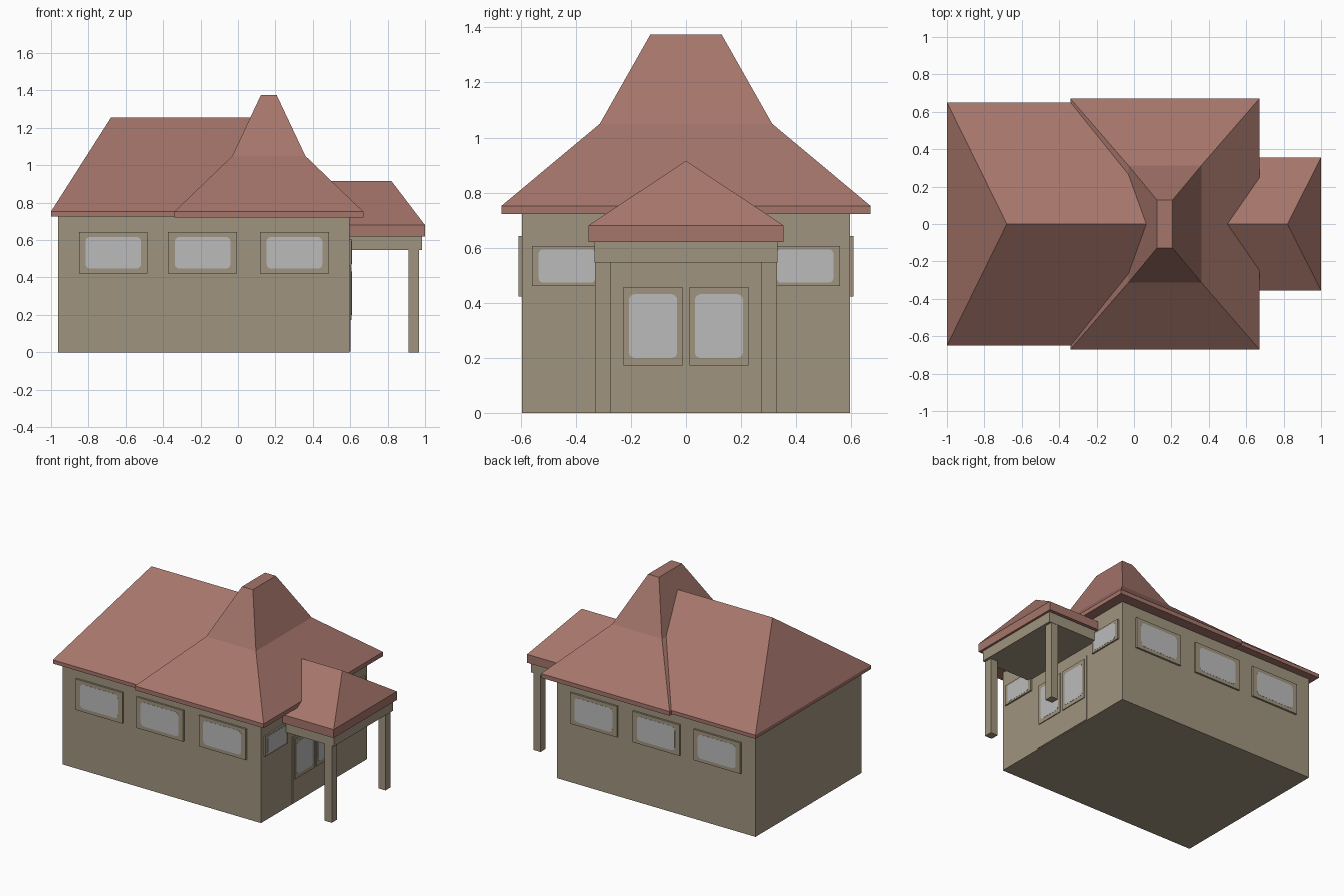
import bpy, bmesh, math

if "Cube" in bpy.data.objects:
    bpy.data.objects.remove(bpy.data.objects["Cube"])


def material(name, rgb):
    m = bpy.data.materials.new(name)
    m.diffuse_color = (*rgb, 1.0)
    m.use_nodes = True
    m.node_tree.nodes["Principled BSDF"].inputs["Base Color"].default_value = m.diffuse_color
    return m


WALL = material("tan wall", (0.352, 0.296, 0.209))
ROOF = material("red brown roof", (0.376, 0.178, 0.147))
GLASS = material("pale grey glass", (0.50, 0.50, 0.50))


def loft(name, rings, mat):
    """Skin a stack of closed outlines, cap both ends, merge ridge points."""
    bm = bmesh.new()
    loops = [[bm.verts.new(p) for p in ring] for ring in rings]
    n = len(loops[0])
    for a, b in zip(loops, loops[1:]):
        for i in range(n):
            j = (i + 1) % n
            bm.faces.new((a[i], a[j], b[j], b[i]))
    bm.faces.new(loops[0])
    bm.faces.new(loops[-1])
    bmesh.ops.remove_doubles(bm, verts=bm.verts[:], dist=1e-5)
    bmesh.ops.recalc_face_normals(bm, faces=bm.faces[:])
    mesh = bpy.data.meshes.new(name)
    bm.to_mesh(mesh)
    bm.free()
    mesh.materials.append(mat)
    ob = bpy.data.objects.new(name, mesh)
    bpy.context.collection.objects.link(ob)
    return ob


def stack(name, levels, mat):
    """Rectangles (x0, x1, half depth, z) lofted upward."""
    return loft(name, [[(x0, -y, z), (x1, -y, z), (x1, y, z), (x0, y, z)]
                       for x0, x1, y, z in levels], mat)


def box(name, x0, x1, y0, y1, z0, z1, mat):
    return loft(name, [[(x0, y0, z), (x1, y0, z), (x1, y1, z), (x0, y1, z)]
                       for z in (z0, z1)], mat)


def rounded(u0, u1, v0, v1, r):
    """Rectangle outline with rounded corners (sharp when r is 0)."""
    if r == 0:
        return [(u0, v0), (u1, v0), (u1, v1), (u0, v1)]
    pts = []
    for k, (u, v) in enumerate([(u1 - r, v1 - r), (u0 + r, v1 - r),
                                (u0 + r, v0 + r), (u1 - r, v0 + r)]):
        for s in range(4):
            a = math.pi / 2 * (k + s / 3)
            pts.append((u + r * math.cos(a), v + r * math.sin(a)))
    return pts


def panel(name, wall, rect, d0, d1, mat, r=0):
    """Upright plate on the long walls (wall -1 / 1) or the entrance wall (0)."""
    pts = rounded(*rect, r)
    place = (lambda u, v, d: (d, u, v)) if wall == 0 else (lambda u, v, d: (u, wall * d, v))
    return loft(name, [[place(u, v, d) for u, v in pts] for d in (d0, d1)], mat)


def window(name, wall, frame, bu, bv, face, r):
    u0, u1, v0, v1 = frame
    panel(name + "_frame", wall, frame, 0.58, face, WALL)
    panel(name + "_glass", wall, (u0 + bu, u1 - bu, v0 + bv, v1 - bv),
          face - 0.001, face + 0.001, GLASS, r)


# House body
box("house_walls", -0.963, 0.597, -0.595, 0.595, 0, 0.735, WALL)

# Roofs: long hipped roof, two-pitch tower roof, porch roof
stack("main_roof", [(-1, 0.4, 0.65, 0.727), (-1, 0.4, 0.65, 0.753),
                    (-0.68, 0.08, 0, 1.255)], ROOF)
stack("tower_roof", [(-0.34, 0.67, 0.67, 0.722), (-0.34, 0.67, 0.67, 0.752),
                     (-0.03, 0.36, 0.313, 1.05), (0.122, 0.207, 0.129, 1.375)], ROOF)
stack("porch_roof", [(0.45, 1, 0.355, 0.62), (0.45, 1, 0.355, 0.68),
                     (0.45, 0.82, 0, 0.916)], ROOF)

# Porch beam slab and posts
box("porch_beam", 0.58, 0.985, -0.332, 0.332, 0.547, 0.622, WALL)
for side, y in (("left", -0.301), ("right", 0.301)):
    box(side + "_porch_post", 0.912, 0.968, y - 0.029, y + 0.029, 0, 0.55, WALL)

# Three windows on each long wall
for wall, label in ((-1, "front"), (1, "back")):
    for i, x in enumerate((-0.667, -0.189, 0.302)):
        window(f"{label}_window_{i + 1}", wall, (x - 0.184, x + 0.184, 0.422, 0.642),
               0.035, 0.025, 0.608, 0.025)

# Entrance wall: door slab, door panes and small side windows
panel("door", 0, (-0.245, 0.245, 0.005, 0.476), 0.58, 0.602, WALL)
for side, s in (("left", -1), ("right", 1)):
    a, b = sorted((s * 0.012, s * 0.227))
    window(side + "_door_pane", 0, (a, b, 0.173, 0.458), 0.02, 0.027, 0.608, 0.02)
    a, b = sorted((s * 0.305, s * 0.56))
    window(side + "_entrance_window", 0, (a, b, 0.461, 0.606), 0.025, 0.012, 0.608, 0.015)
